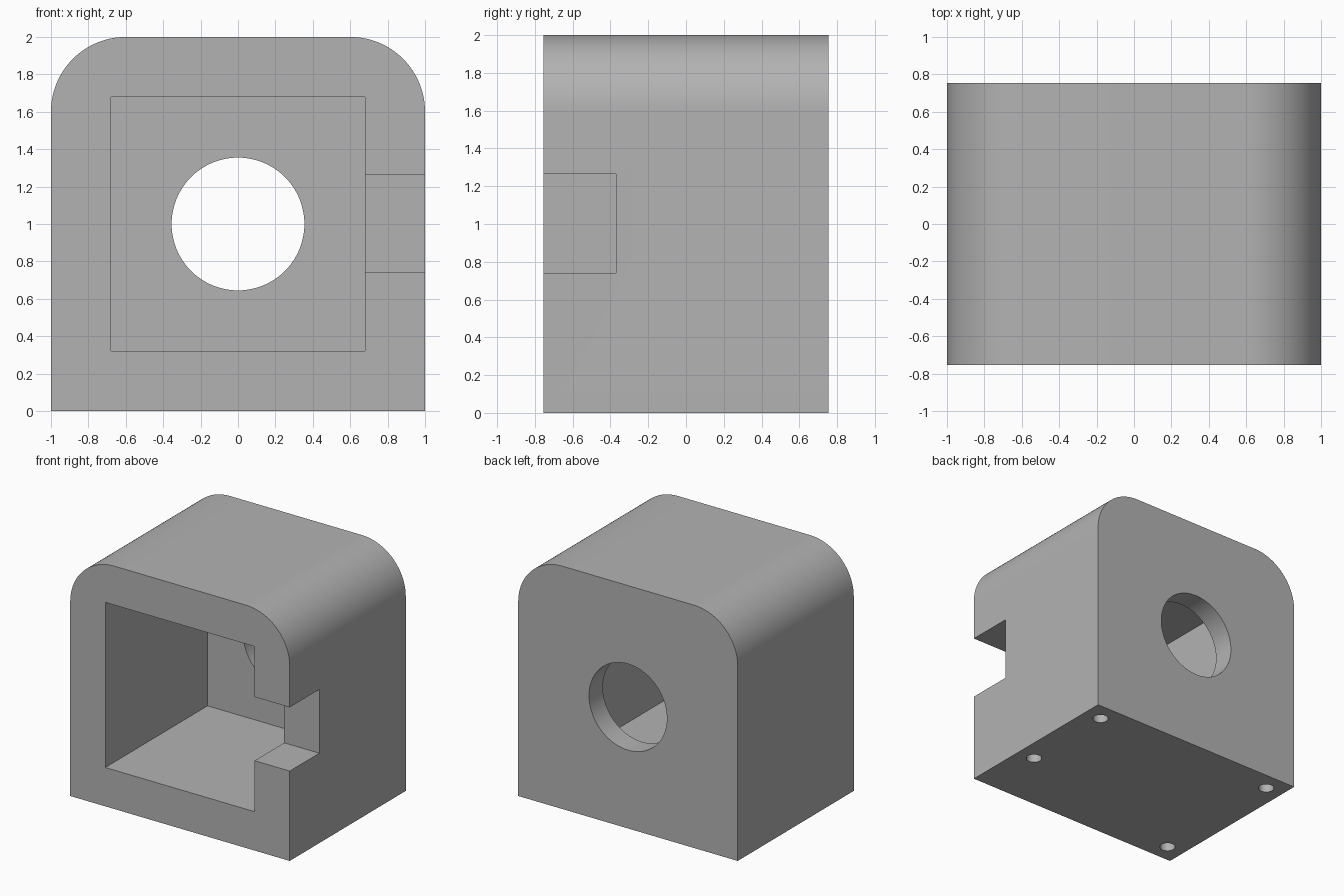
import bpy
import bmesh
from math import radians, cos, sin, pi
from mathutils import Matrix

cube = bpy.data.objects.get("Cube")
if cube:
    bpy.data.objects.remove(cube, do_unlink=True)

HALF_W, HALF_D, HEIGHT, CORNER = 1.0, 0.755, 2.0, 0.4

grey = bpy.data.materials.new("plain_grey")
grey.use_nodes = True
colour = (0.45, 0.45, 0.45, 1)
grey.diffuse_color = colour
grey.node_tree.nodes["Principled BSDF"].inputs["Base Color"].default_value = colour


def add_object(name, bm):
    bmesh.ops.recalc_face_normals(bm, faces=bm.faces)
    mesh = bpy.data.meshes.new(name)
    bm.to_mesh(mesh)
    bm.free()
    mesh.materials.append(grey)
    obj = bpy.data.objects.new(name, mesh)
    bpy.context.collection.objects.link(obj)
    return obj


def box(name, low, high):
    bm = bmesh.new()
    size = [h - l for l, h in zip(low, high)]
    middle = [(h + l) / 2 for l, h in zip(low, high)]
    place = Matrix.Translation(middle) @ Matrix.Diagonal((*size, 1))
    bmesh.ops.create_cube(bm, size=1, matrix=place)
    return add_object(name, bm)


def cylinder(name, centre, radius, depth, sides, turn=0):
    bm = bmesh.new()
    place = Matrix.Translation(centre) @ Matrix.Rotation(radians(turn), 4, "X")
    bmesh.ops.create_cone(bm, cap_ends=True, segments=sides, radius1=radius,
                          radius2=radius, depth=depth, matrix=place)
    return add_object(name, bm)


# Housing: rounded-top profile extruded front to back
steps = 24
profile = [(-HALF_W, 0), (HALF_W, 0)]
for side, start in ((1, 0), (-1, pi / 2)):
    for i in range(steps + 1):
        a = start + i / steps * pi / 2
        profile.append((side * (HALF_W - CORNER) + CORNER * cos(a),
                        HEIGHT - CORNER + CORNER * sin(a)))
bm = bmesh.new()
face = bm.faces.new([bm.verts.new((x, -HALF_D, z)) for x, z in profile])
extruded = bmesh.ops.extrude_face_region(bm, geom=[face], use_keep_orig=True)
moved = [v for v in extruded["geom"] if isinstance(v, bmesh.types.BMVert)]
bmesh.ops.translate(bm, verts=moved, vec=(0, 2 * HALF_D, 0))
housing = add_object("housing", bm)

# Cutters: front cavity, side notch, rear opening, screw holes underneath
cutters = [
    box("cavity_cutter", (-0.68, -0.9, 0.32), (0.68, 0.575, 1.68)),
    box("notch_cutter", (0.5, -0.9, 0.74), (1.2, -0.37, 1.265)),
    cylinder("rear_opening_cutter", (0, 0.7, 1), 0.355, 0.6, 96, 90),
]
for x, y in ((0.845, 0.6), (0.845, -0.21), (-0.845, 0.6), (-0.845, -0.6)):
    cutters.append(cylinder("screw_hole_cutter", (x, y, 0.4), 0.06, 1.0, 32))

bpy.ops.object.select_all(action="DESELECT")
bpy.context.view_layer.objects.active = housing
housing.select_set(True)
for cutter in cutters:
    cutter.hide_render = True
    cut = housing.modifiers.new("cut", "BOOLEAN")
    cut.operation = "DIFFERENCE"
    cut.solver = "EXACT"
    cut.object = cutter
    bpy.ops.object.modifier_apply(modifier=cut.name)
    bpy.data.objects.remove(cutter, do_unlink=True)

bpy.ops.object.shade_smooth_by_angle(angle=radians(30))
